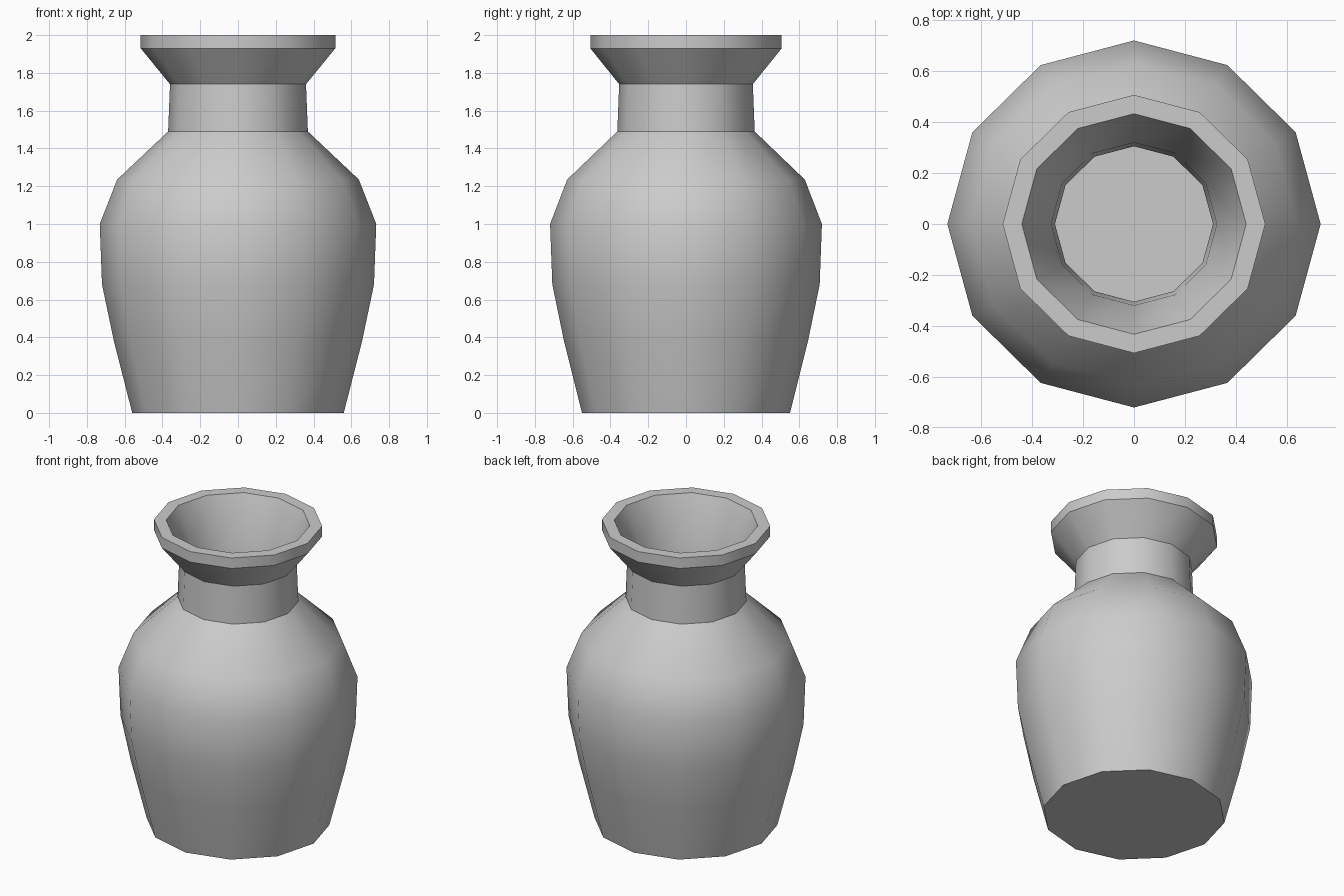
import bpy, bmesh
from math import sin, cos, pi, radians

if "Cube" in bpy.data.objects:
    bpy.data.objects.remove(bpy.data.objects["Cube"])

SIDES = 12
Y_SCALE = 0.983

# Profile (radius, height): outside from the foot up, over the lip, down the inside
outer = [(0.56, 0), (0.657, 0.38), (0.72, 0.68), (0.732, 1.0), (0.64, 1.235),
         (0.37, 1.49), (0.36, 1.74), (0.515, 1.93), (0.515, 2.0)]
inner = [(0.44, 2.0), (0.325, 1.72), (0.31, 1.48), (0.58, 1.21), (0.665, 0.99),
         (0.655, 0.69), (0.595, 0.39), (0.51, 0.06)]

bm = bmesh.new()


def ring(radius, z):
    return [bm.verts.new((radius * cos(2 * pi * i / SIDES),
                          radius * Y_SCALE * sin(2 * pi * i / SIDES), z))
            for i in range(SIDES)]


# Lathed wall
rings = [ring(r, z) for r, z in outer + inner]
for a, b in zip(rings, rings[1:]):
    for i in range(SIDES):
        j = (i + 1) % SIDES
        bm.faces.new((a[i], a[j], b[j], b[i]))

# Underside and inside floor
bm.faces.new(rings[0][::-1])
bm.faces.new(rings[-1])
bmesh.ops.recalc_face_normals(bm, faces=bm.faces[:])

mesh = bpy.data.meshes.new("vase")
bm.to_mesh(mesh)
bm.free()
vase = bpy.data.objects.new("vase", mesh)
bpy.context.collection.objects.link(vase)

# Smooth body with crisp neck, lip and foot edges
bpy.context.view_layer.objects.active = vase
vase.select_set(True)
bpy.ops.object.shade_smooth_by_angle(angle=radians(33))
